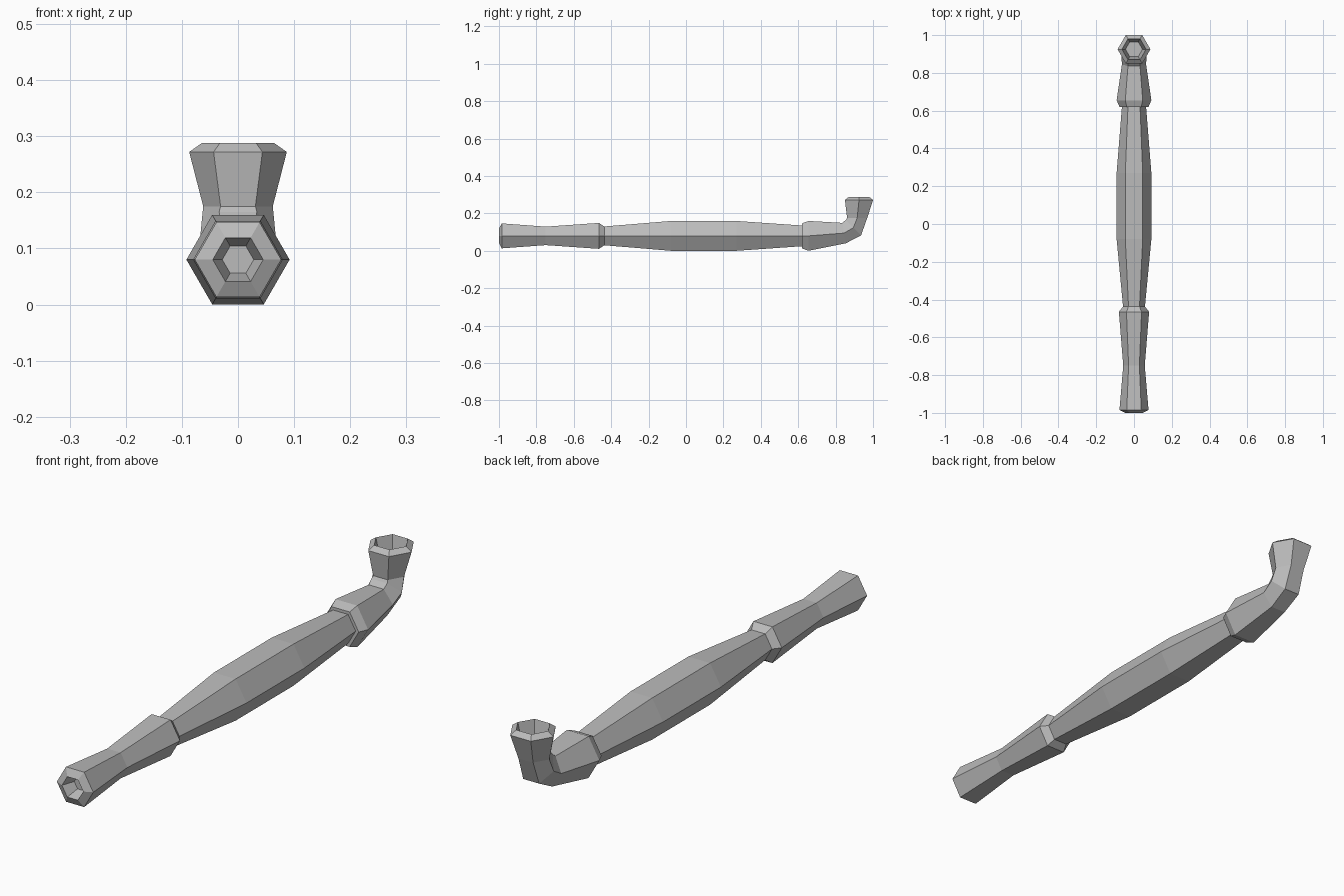
import bpy, bmesh
from math import sin, cos, radians, pi
from mathutils import Vector

cube = bpy.data.objects.get("Cube")
if cube:
    bpy.data.objects.remove(cube, do_unlink=True)

# One plain grey for the whole pipe
GREY = (0.5, 0.5, 0.5, 1)
mat = bpy.data.materials.new("plain grey")
mat.use_nodes = True
mat.diffuse_color = GREY
mat.node_tree.nodes["Principled BSDF"].inputs["Base Color"].default_value = GREY

SIDES = 6
AXIS_Z = 0.08


def hex_ring(bm, y, z, radius, tilt):
    """Hexagon around (0, y, z), leaning back by tilt degrees."""
    t = radians(tilt)
    up = Vector((0, -sin(t), cos(t)))
    across = Vector((1, 0, 0))
    angles = [2 * pi * i / SIDES for i in range(SIDES)]
    return [bm.verts.new(Vector((0, y, z)) + radius * (across * cos(a) + up * sin(a)))
            for a in angles]


def loft(name, sections, cap_start=False, cap_end=False):
    """Skin a chain of (y, z, radius, tilt) hexagons."""
    bm = bmesh.new()
    rings = [hex_ring(bm, *s) for s in sections]
    for a, b in zip(rings, rings[1:]):
        for i in range(SIDES):
            j = (i + 1) % SIDES
            bm.faces.new((a[j], a[i], b[i], b[j]))
    if cap_start:
        bm.faces.new(rings[0])
    if cap_end:
        bm.faces.new(rings[-1][::-1])
    for f in bm.faces:
        f.normal_flip()
    # make the winding point outwards from the skin
    mesh = bpy.data.meshes.new(name)
    bm.to_mesh(mesh)
    bm.free()
    mesh.materials.append(mat)
    obj = bpy.data.objects.new(name, mesh)
    bpy.context.collection.objects.link(obj)
    return obj


def straight(*pairs):
    return [(y, AXIS_Z, r, 0) for y, r in pairs]


# Mouthpiece: recessed hole, bevelled lip, waist and end collar
loft("mouthpiece", straight((-0.95, 0.028), (-1.0, 0.045), (-0.985, 0.077),
                            (-0.75, 0.057), (-0.465, 0.08), (-0.437, 0.058)),
     cap_start=True)

# Long stem, swelling in the middle
loft("stem", straight((-0.437, 0.058), (-0.08, 0.092), (0.27, 0.092), (0.62, 0.064)))

# Shank collar, elbow and hollow bowl
shank = straight((0.62, 0.064), (0.62, 0.077), (0.655, 0.092))
elbow = [(0.845, 0.095, 0.064, 10), (0.895, 0.124, 0.067, 45), (0.915, 0.175, 0.062, 90)]
bowl = [(0.925, 0.272, 0.087, 90), (0.925, 0.288, 0.064, 90), (0.925, 0.21, 0.045, 90)]
loft("shank_and_bowl", shank + elbow + bowl, cap_end=True)
